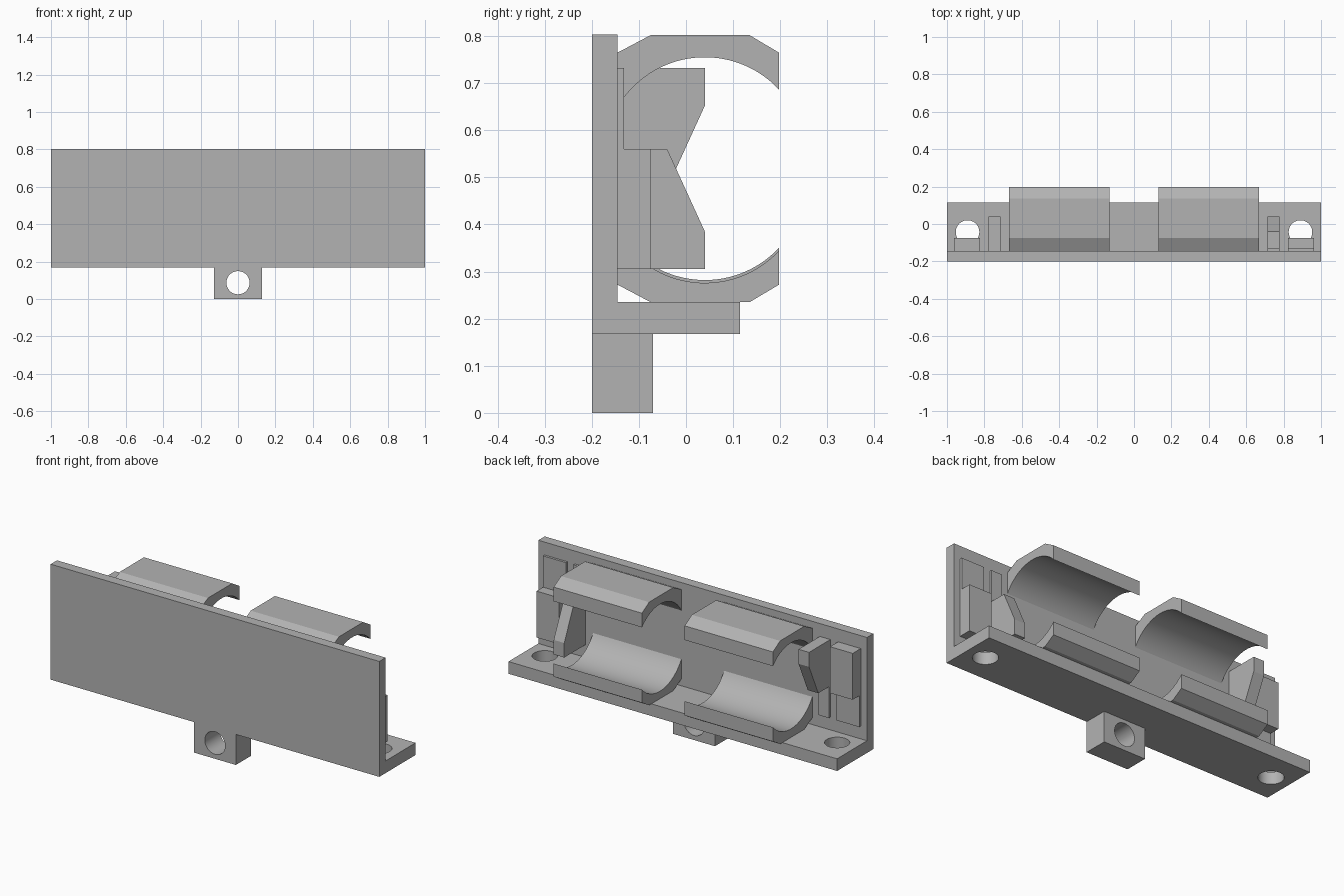
import bpy, math
from mathutils import Matrix

cube = bpy.data.objects.get("Cube")
if cube:
    bpy.data.objects.remove(cube, do_unlink=True)

grey = bpy.data.materials.new("plain_grey")
grey.use_nodes = True
COLOR = (0.45, 0.45, 0.45, 1)
grey.diffuse_color = COLOR
grey.node_tree.nodes["Principled BSDF"].inputs["Base Color"].default_value = COLOR

PLATE_Y = -0.145          # inner face of the upright plate
MID_Z = 0.5185            # height of the holder axis


def extrude_x(name, profile, x0, x1):
    """Solid made by sweeping a (y, z) outline from x0 to x1."""
    n = len(profile)
    verts = [(x, y, z) for x in (x0, x1) for y, z in profile]
    faces = [tuple(range(n))[::-1], tuple(range(n, 2 * n))]
    faces += [(i, (i + 1) % n, n + (i + 1) % n, n + i) for i in range(n)]
    mesh = bpy.data.meshes.new(name)
    mesh.from_pydata(verts, [], faces)
    mesh.materials.append(grey)
    obj = bpy.data.objects.new(name, mesh)
    bpy.context.collection.objects.link(obj)
    # make all normals point outward
    activate(obj)
    bpy.ops.object.mode_set(mode='EDIT')
    bpy.ops.mesh.select_all(action='SELECT')
    bpy.ops.mesh.normals_make_consistent(inside=False)
    bpy.ops.object.mode_set(mode='OBJECT')
    return obj


def activate(obj):
    bpy.ops.object.select_all(action='DESELECT')
    obj.select_set(True)
    bpy.context.view_layer.objects.active = obj


def box(name, x0, x1, y0, y1, z0, z1):
    return extrude_x(name, [(y0, z0), (y1, z0), (y1, z1), (y0, z1)], x0, x1)


def drill(obj, location, radius, rotation=(0, 0, 0)):
    """Cut a round hole through obj."""
    bpy.ops.mesh.primitive_cylinder_add(vertices=48, radius=radius, depth=0.6,
                                        location=location, rotation=rotation)
    cutter = bpy.context.object
    cutter.data.materials.append(grey)
    cutter.hide_render = True
    mod = obj.modifiers.new("hole", 'BOOLEAN')
    mod.operation = 'DIFFERENCE'
    mod.solver = 'EXACT'
    mod.object = cutter
    activate(obj)
    bpy.ops.object.modifier_apply(modifier=mod.name)
    bpy.data.objects.remove(cutter, do_unlink=True)


def smooth(obj):
    activate(obj)
    bpy.ops.object.shade_smooth_by_angle(angle=math.radians(20))


def flip(profile, upper):
    """Mirror an outline about the holder axis when it belongs to the top."""
    return [(y, 2 * MID_Z - z) for y, z in profile] if upper else profile


# L-shaped bracket with two screw holes in its foot
bracket = extrude_x("bracket", [(-0.2, 0.168), (0.115, 0.168), (0.115, 0.235),
                                (PLATE_Y, 0.235), (PLATE_Y, 0.803), (-0.2, 0.803)], -1, 1)
for side in (-1, 1):
    drill(bracket, (side * 0.89, -0.043, 0.2), 0.063)
smooth(bracket)

# mounting lug under the bracket
lug = box("mounting_lug", -0.127, 0.127, -0.2, -0.07, 0, 0.168)
drill(lug, (0, -0.135, 0.087), 0.062, (math.pi / 2, 0, 0))
smooth(lug)


# curved holder clips, an upper and a lower one on each side
def clip_profile(drop):
    cy, cz, r = 0.04, 0.497 - drop, 0.215
    a0 = -math.acos((0.197 - cy) / r)
    a1 = -math.acos((PLATE_Y - cy) / r)
    steps = 32
    arc = [(cy + r * math.cos(a), cz + r * math.sin(a))
           for a in (a0 + (a1 - a0) * i / steps for i in range(steps + 1))]
    return [(PLATE_Y, 0.272), (-0.075, 0.235), (0.135, 0.235), (0.197, 0.272)] + arc


for side, label in ((1, "left"), (-1, "right")):
    for upper in (False, True):
        drop = 0.006 if side == 1 and not upper else 0
        name = f"{label}_{'upper' if upper else 'lower'}_clip"
        smooth(extrude_x(name, flip(clip_profile(drop), upper), side * 0.13, side * 0.667))

# contact blades, end blocks and their thin backing strips
blade = [(PLATE_Y, 0.305), (0.04, 0.305), (0.04, 0.385), (-0.04, 0.56), (PLATE_Y, 0.56)]
block = [(PLATE_Y, 0.305), (-0.075, 0.305), (-0.075, 0.56), (PLATE_Y, 0.56)]
strip = [(PLATE_Y, 0.56), (-0.132, 0.56), (-0.132, 0.732), (PLATE_Y, 0.732)]
for side, label in ((1, "left"), (-1, "right")):
    up = side == -1
    for part, outline, inner, outer in (("contact_blade", blade, 0.713, 0.777),
                                        ("blade_strip", strip, 0.713, 0.777),
                                        ("end_block", block, 0.824, 0.962),
                                        ("block_strip", strip, 0.824, 0.962)):
        extrude_x(f"{label}_{part}", flip(outline, up), side * inner, side * outer)
